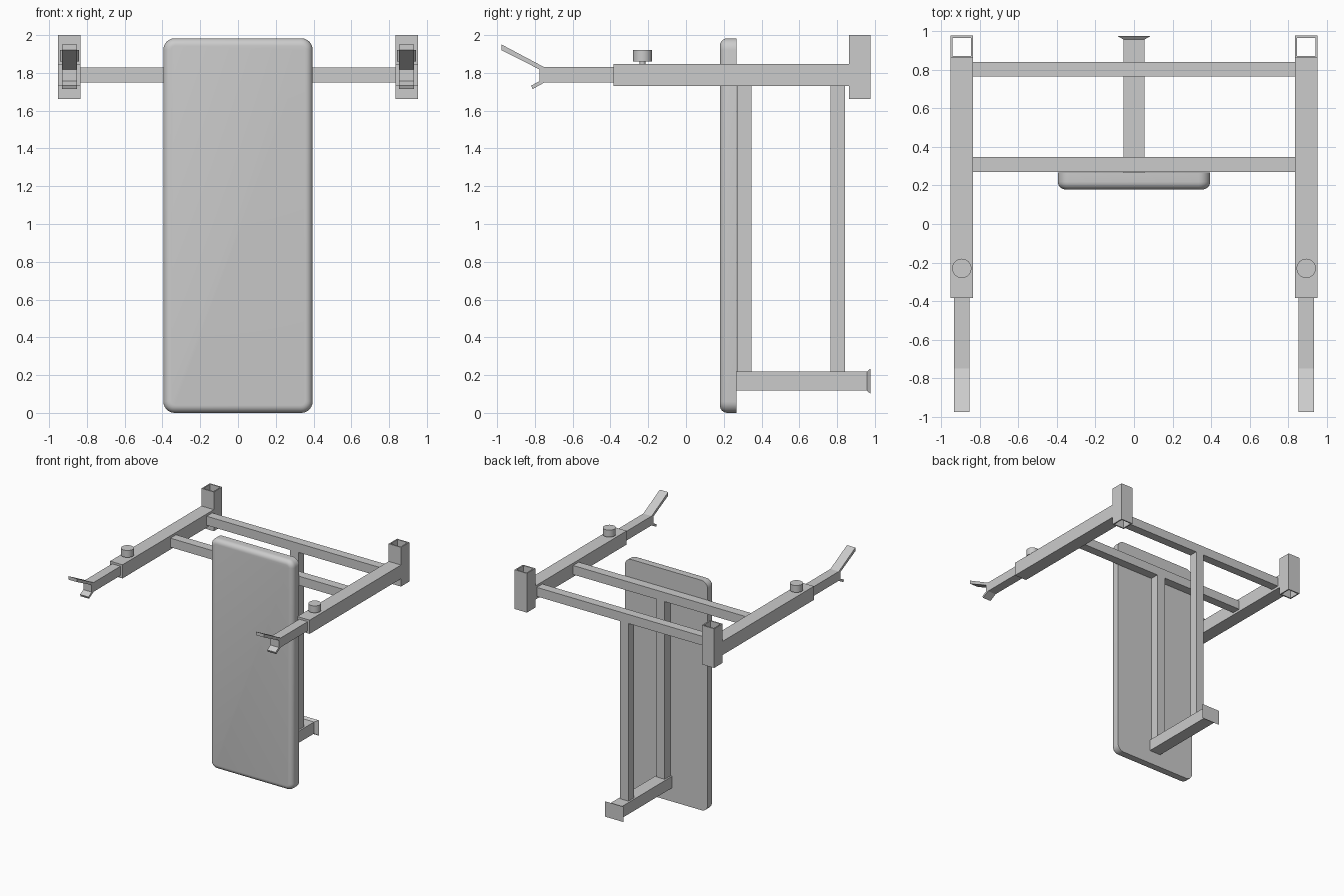
import bpy, bmesh
from mathutils import Matrix

if "Cube" in bpy.data.objects:
    bpy.data.objects.remove(bpy.data.objects["Cube"])


def finish(name, bm):
    bmesh.ops.recalc_face_normals(bm, faces=bm.faces[:])
    me = bpy.data.meshes.new(name)
    bm.to_mesh(me)
    bm.free()
    ob = bpy.data.objects.new(name, me)
    bpy.context.collection.objects.link(ob)
    return ob


def box_bm(x0, x1, y0, y1, z0, z1):
    bm = bmesh.new()
    bmesh.ops.create_cube(bm, size=1)
    for v in bm.verts:
        v.co = ((x0 + x1) / 2 + v.co.x * (x1 - x0),
                (y0 + y1) / 2 + v.co.y * (y1 - y0),
                (z0 + z1) / 2 + v.co.z * (z1 - z0))
    return bm


def box(name, *d):
    return finish(name, box_bm(*d))


def smooth(ob, angle=0.6):
    bpy.ops.object.select_all(action='DESELECT')
    ob.select_set(True)
    bpy.context.view_layer.objects.active = ob
    bpy.ops.object.shade_smooth_by_angle(angle=angle)


# Padded back board: rounded outline, soft front edge, flat back
bm = box_bm(-0.395, 0.395, 0.179, 0.268, 0.0, 1.983)
side = [e for e in bm.edges if abs(e.verts[0].co.y - e.verts[1].co.y) > 0.01]
bmesh.ops.bevel(bm, geom=side, offset=0.06, segments=6, profile=0.5, affect='EDGES')
front = [e for e in bm.edges if all(v.co.y < 0.18 for v in e.verts)]
bmesh.ops.bevel(bm, geom=front, offset=0.04, segments=6, profile=0.5, affect='EDGES')
smooth(finish("back_pad", bm))

# Cross bars, uprights and lower strut
for tag, y0, y1 in (("front", 0.27, 0.347), ("rear", 0.765, 0.841)):
    box(tag + "_crossbar", -0.836, 0.836, y0, y1, 1.75, 1.828)
    box(tag + "_upright", -0.04, 0.04, y0, y1, 0.218, 1.75)
box("lower_strut", -0.055, 0.055, 0.268, 0.957, 0.118, 0.218)

# Flared end foot of the strut
bm = box_bm(-0.055, 0.055, 0.957, 0.976, 0.118, 0.218)
for v in bm.verts:
    if v.co.y > 0.97:
        v.co.x *= 1.6
        v.co.z = 0.168 + (v.co.z - 0.168) * 1.32
finish("strut_foot", bm)

# Forked sliding bar, side profile (y, z)
fork = [(-0.38, 1.75), (-0.38, 1.83), (-0.75, 1.83), (-0.976, 1.95), (-0.976, 1.92),
        (-0.775, 1.818), (-0.775, 1.757), (-0.82, 1.732), (-0.812, 1.714), (-0.748, 1.75)]

for tag, s in (("left", -1), ("right", 1)):
    c = s * 0.893
    # Outer arm tube
    box(tag + "_arm", c - 0.059, c + 0.059, -0.383, 0.865, 1.73, 1.848)

    # Sliding bar with fork
    bm = bmesh.new()
    f = bm.faces.new([bm.verts.new((c - 0.04, y, z)) for y, z in fork])
    ext = bmesh.ops.extrude_face_region(bm, geom=[f])
    bmesh.ops.translate(bm, vec=(0.08, 0, 0),
                        verts=[g for g in ext["geom"] if isinstance(g, bmesh.types.BMVert)])
    if not any(abs(g.calc_center_median().x - c + 0.04) < 1e-4 for g in bm.faces):
        bm.faces.new([v for v in bm.verts if v.co.x < c][:len(fork)])
    finish(tag + "_fork_bar", bm)

    # Locking knob and its stem
    for part, r, z0, z1 in (("_knob", 0.05, 1.86, 1.92), ("_knob_stem", 0.015, 1.845, 1.862)):
        bm = bmesh.new()
        bmesh.ops.create_cone(bm, cap_ends=True, segments=32, radius1=r, radius2=r,
                              depth=z1 - z0,
                              matrix=Matrix.Translation((c, -0.23, (z0 + z1) / 2)))
        smooth(finish(tag + part, bm))

    # Hollow square sleeve, open at both ends
    bm = bmesh.new()
    rings = []
    for h, z in ((0.059, 1.662), (0.059, 2.0), (0.048, 2.0), (0.048, 1.662)):
        rings.append([bm.verts.new((c + i * h, 0.919 + j * h * 0.97, z))
                      for i, j in ((-1, -1), (1, -1), (1, 1), (-1, 1))])
    for a in range(4):
        p, q = rings[a], rings[(a + 1) % 4]
        for k in range(4):
            n = (k + 1) % 4
            bm.faces.new((p[k], p[n], q[n], q[k]))
    finish(tag + "_post_sleeve", bm)
